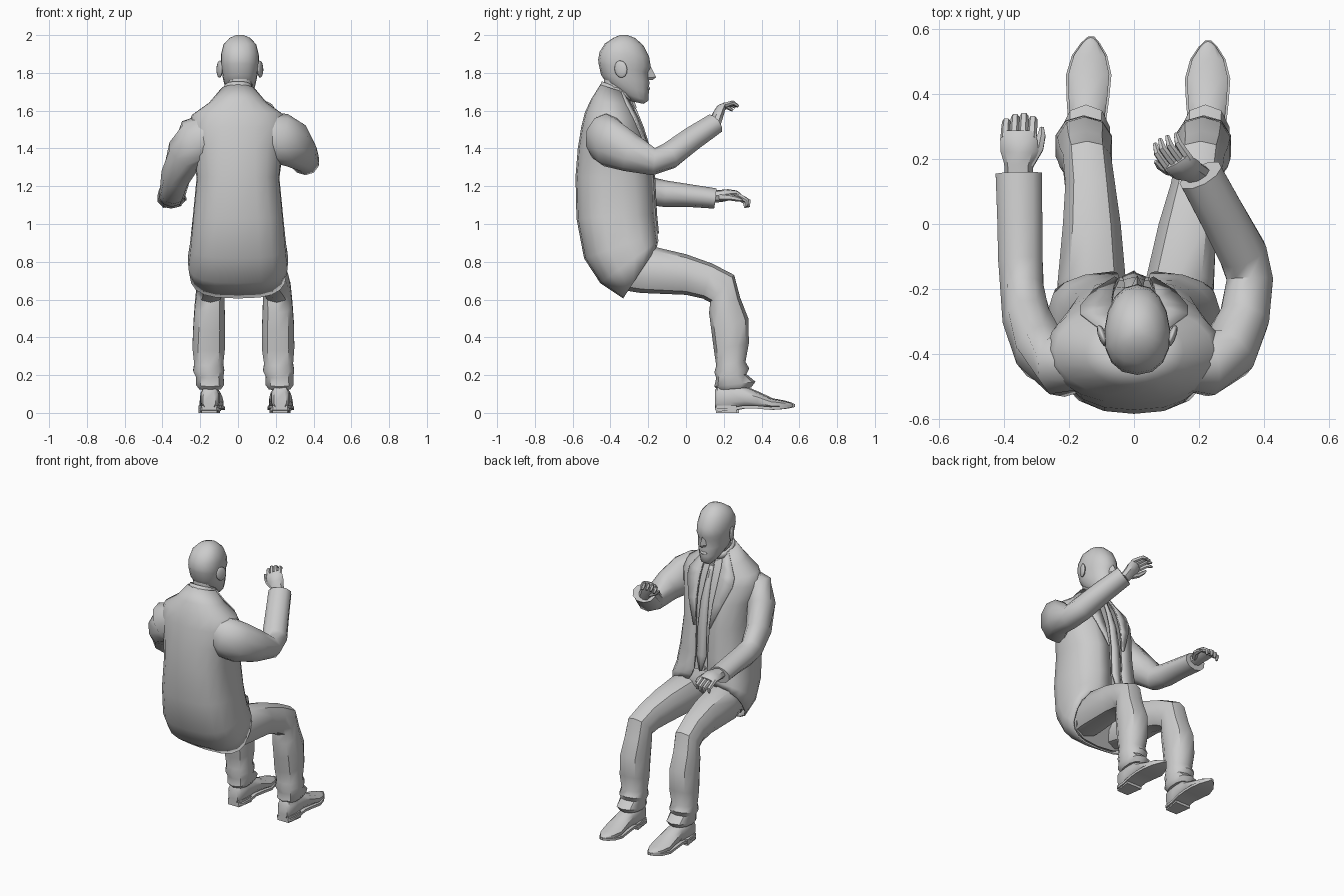
import bpy, bmesh, math
from mathutils import Vector as V


def finish(o, ang=40):
    bpy.ops.object.select_all(action='DESELECT')
    o.select_set(True)
    bpy.context.view_layer.objects.active = o
    bpy.ops.object.shade_smooth_by_angle(angle=math.radians(ang))
    return o


def skin(name, rings, closed=True, caps=True, thick=0, ang=40):
    """Bridge equal-sized rings of points into one surface."""
    bm = bmesh.new()
    vs = [[bm.verts.new(p) for p in r] for r in rings]
    n = len(rings[0])
    for a, b in zip(vs, vs[1:]):
        for i in range(n if closed else n - 1):
            j = (i + 1) % n
            bm.faces.new((a[i], a[j], b[j], b[i]))
    if closed and caps:
        bm.faces.new(vs[0])
        bm.faces.new(vs[-1])
    bmesh.ops.recalc_face_normals(bm, faces=bm.faces)
    me = bpy.data.meshes.new(name)
    bm.to_mesh(me)
    bm.free()
    o = bpy.data.objects.new(name, me)
    bpy.context.collection.objects.link(o)
    if thick:
        m = o.modifiers.new("thickness", 'SOLIDIFY')
        m.thickness, m.offset = thick, 0
    return finish(o, ang)


def spow(v, e):
    return math.copysign(abs(v) ** e, v)


def ring(f, b, hw, cx=0, n=14, p=2.3, gap=0, taper=0, inset=0):
    """Tilted superellipse through front point f and back point b, (y, z) each."""
    g = math.asin(min(1, (gap / hw) ** (p / 2))) if gap else 0
    pts = []
    for i in range(n):
        a = g + (2 * math.pi - 2 * g) * i / (n - 1) if gap else 2 * math.pi * i / n
        t = spow(math.cos(a), 2 / p)
        x = (hw - inset) * spow(math.sin(a), 2 / p) * (1 - taper * t)
        k = 0.5 + 0.5 * t * (1 - inset * 5)
        pts.append((cx + x, b[0] + (f[0] - b[0]) * k, b[1] + (f[1] - b[1]) * k))
    return pts


def tube(name, path, n=10, side=(1, 0, 0), ang=40):
    """Tapered limb along (x, y, z, radius along side, other radius) stations."""
    P = [V(s[:3]) for s in path]
    rings = []
    for i, s in enumerate(path):
        d = (P[min(i + 1, len(P) - 1)] - P[max(i - 1, 0)]).normalized()
        u = (V(side) - d * d.dot(V(side))).normalized()
        w = d.cross(u)
        rings.append([P[i] + u * s[3] * math.cos(k * 2 * math.pi / n)
                      + w * s[4] * math.sin(k * 2 * math.pi / n) for k in range(n)])
    return skin(name, rings, ang=ang)


def ball(name, loc, scale, rot=(0, 0, 0)):
    bpy.ops.mesh.primitive_uv_sphere_add(segments=10, ring_count=7, location=loc, rotation=rot)
    o = bpy.context.object
    o.name, o.scale = name, scale
    return finish(o, 60)


# Jacket: front (y,z), back (y,z), half width, half opening, lapel outer x
J = [((-.32, 1.69), (-.45, 1.735), .085, .045, .075),
     ((-.28, 1.62), (-.50, 1.655), .15, .065, .12),
     ((-.255, 1.56), (-.53, 1.59), .24, .068, .165),
     ((-.235, 1.51), (-.55, 1.51), .265, .068, .165),
     ((-.20, 1.40), (-.568, 1.40), .235, .062, .125),
     ((-.175, 1.24), (-.58, 1.25), .215, .05, .06),
     ((-.165, 1.05), (-.575, 1.03), .235, .045),
     ((-.155, .95), (-.535, .82), .25, .05),
     ((-.15, .91), (-.45, .69), .262, .065),
     ((-.16, .875), (-.33, .61), .25, .09)]
P = [2, 2, 2.1, 2.1, 2.4, 2.6, 2.7, 2.8, 2.9, 2.9]
skin("jacket", [ring(*j[:3], gap=j[3], n=19, p=p) for j, p in zip(J, P)],
     closed=False, thick=.01)
skin("shirt", [ring(*j[:3], n=18, p=p, inset=.016) for j, p in zip(J[:8], P)])


def on_front(i, x, off):
    f, b, hw = J[i][:3]
    t = (1 - (abs(x) / hw) ** P[i]) ** (1 / P[i])
    k = .5 + .5 * t
    return (x, b[0] + (f[0] - b[0]) * k + off, b[1] + (f[1] - b[1]) * k)


# Lapels and tie lie on the chest surface
for s, side in ((1, "right"), (-1, "left")):
    skin("lapel_" + side, [[on_front(i, s * J[i][3], .006), on_front(i, s * J[i][4], .012)]
                           for i in range(6)], closed=False, thick=.008, ang=20)
skin("tie", [[on_front(i, -w, .0), on_front(i, 0, .008), on_front(i, w, .0)]
             for i, w in ((1, .014), (2, .018), (3, .02), (4, .027), (5, .032), (6, .036), (7, .008))],
     closed=False, thick=.008)
tube("tie_knot", [(0, -.295, 1.665, .022, .018), (0, -.27, 1.61, .012, .012)], 6)
skin("shirt_collar", [ring((-.285, 1.655), (-.46, 1.71), .085, gap=.015),
                      ring((-.29, 1.69), (-.445, 1.755), .072, gap=.008)],
     closed=False, thick=.008)

# Head, neck, ears, face
HX = .01
skin("neck", [ring((-.29, 1.60), (-.45, 1.64), .075, HX),
              ring((-.295, 1.69), (-.435, 1.74), .066, HX),
              ring((-.28, 1.74), (-.435, 1.80), .07, HX)])
skin("head", [ring(f, b, w, HX, 16, 2.2, taper=.1) for f, b, w in (
    ((-.225, 1.636), (-.29, 1.65), .03), ((-.2, 1.652), (-.36, 1.70), .056),
    ((-.197, 1.695), (-.42, 1.745), .078), ((-.194, 1.75), (-.45, 1.79), .09),
    ((-.2, 1.80), (-.463, 1.85), .098), ((-.186, 1.83), (-.465, 1.87), .101),
    ((-.195, 1.885), (-.458, 1.91), .1), ((-.225, 1.945), (-.43, 1.955), .087),
    ((-.27, 1.985), (-.385, 1.985), .055), ((-.31, 2.0), (-.35, 2.0), .02))], ang=60)
skin("nose", [[(HX - .008, -.2, 1.83), (HX, -.185, 1.83), (HX + .008, -.2, 1.83)],
              [(HX - .022, -.2, 1.775), (HX, -.158, 1.778), (HX + .022, -.2, 1.775)],
              [(HX - .014, -.2, 1.762), (HX, -.175, 1.763), (HX + .014, -.2, 1.762)]], ang=25)
ball("lips", (HX, -.2, 1.718), (.026, .01, .01))
for s, side in ((1, "right"), (-1, "left")):
    ball("ear_" + side, (HX + s * .107, -.345, 1.82), (.013, .036, .046), (.2, 0, -s * .35))

# Sleeves, first radius vertical
UP = (0, 0, 1)
tube("sleeve_right", [(.14, -.42, 1.475, .115, .09), (.22, -.43, 1.455, .135, .105),
                      (.29, -.395, 1.425, .13, .092), (.34, -.29, 1.375, .102, .08),
                      (.357, -.17, 1.33, .072, .075), (.335, -.09, 1.36, .072, .078),
                      (.27, .03, 1.45, .066, .074), (.205, .15, 1.53, .058, .072)], 10, UP, 50)
tube("sleeve_left", [(-.14, -.42, 1.475, .115, .09), (-.22, -.43, 1.44, .13, .105),
                     (-.28, -.395, 1.37, .112, .09), (-.328, -.3, 1.26, .095, .078),
                     (-.345, -.2, 1.175, .078, .07), (-.35, -.11, 1.16, .07, .072),
                     (-.352, .02, 1.15, .06, .073), (-.355, .155, 1.135, .054, .075)], 10, UP, 50)


def hand(name, wrist, fwd, back, thumb, L=1.0, curl=.5):
    """Palm, four curled fingers and a thumb in a local frame."""
    o, f = V(wrist), V(fwd).normalized()
    b = (V(back) - f * f.dot(V(back))).normalized()
    t = f.cross(b)
    t = t if t.dot(V(thumb)) > 0 else -t

    def at(a, c, d, r1, r2):
        return (*(o + (f * a + t * c + b * d) * L), r1 * L, r2 * L)
    tube(name + "_palm", [at(-.04, 0, 0, .042, .034), at(.02, 0, .003, .046, .033),
                          at(.06, .003, .008, .06, .031), at(.105, 0, .008, .058, .023),
                          at(.122, 0, .002, .052, .014)], 8, t)
    for i in range(4):
        c = .042 - .028 * i
        l = (.06, .07, .066, .052)[i]
        tube(f"{name}_finger_{i + 1}",
             [at(.1, c, .006, .0155, .016), at(.1 + l * .6, c, -.012 * curl * 2, .015, .015),
              at(.1 + l, c, -.05 * curl, .014, .014),
              at(.1 + l * .98, c, -.1 * curl, .008, .008)], 6, t)
    tube(name + "_thumb", [at(.02, .03, -.005, .024, .02), at(.07, .062, -.012, .017, .017),
                           at(.11, .07, -.022, .014, .014), at(.135, .07, -.03, .007, .007)], 6, b)


hand("hand_left", (-.355, .165, 1.145), (0, 1, .02), (-.1, 0, 1), (1, 0, 0), .98, .6)
hand("hand_right", (.185, .16, 1.54), (-.52, .32, .78), (.15, -.75, .6), (-1, 0, 0), .88, .8)

# Trousers
skin("hips", [ring((-.2, .98), (-.5, .92), .2), ring((-.17, .9), (-.49, .75), .225, p=2.6),
              ring((-.16, .85), (-.42, .67), .235, p=2.8), ring((-.17, .82), (-.34, .63), .225, p=2.6)])
tube("belt_buckle", [(0, -.19, .965, .03, .02), (0, -.165, .965, .025, .016)], 8)
LEG = [((-.26, .88), (-.40, .66), .10), ((-.15, .875), (-.24, .635), .11),
       ((0, .84), (-.0, .625), .093), ((.14, .79), (.09, .605), .08),
       ((.255, .73), (.128, .585), .077), ((.287, .61), (.122, .53), .082),
       ((.33, .50), (.135, .43), .088), ((.333, .37), (.148, .33), .09),
       ((.315, .27), (.16, .25), .08), ((.335, .235), (.15, .215), .086),
       ((.32, .205), (.16, .185), .076), ((.368, .165), (.15, .14), .078),
       ((.345, .135), (.17, .12), .06)]
CX = {"left": [-.11, -.13, -.13, -.135, -.145, -.15, -.152, -.155, -.155, -.155, -.15, -.148, -.148],
      "right": [.11, .14, .165, .19, .205, .21, .212, .212, .215, .215, .22, .22, .22]}
SHOE = [(.165, .12, .02, .035), (.18, .145, .012, .048), (.25, .15, .014, .053),
        (.32, .14, .028, .055), (.39, .11, .026, .062), (.46, .077, .02, .066),
        (.52, .066, .024, .05), (.558, .055, .03, .025), (.578, .045, .036, .005)]
for side, cx in CX.items():
    skin("trouser_leg_" + side, [ring(*l, c, 10) for l, c in zip(LEG, cx)])
    x0, dx = (-.152, .02) if side == "left" else (.223, .006)
    dy = 0 if side == "left" else -.012
    skin("shoe_" + side, [ring((y + dy, t), (y + dy, b), w, x0 + dx * i / 8, 10, 2.4)
                          for i, (y, t, b, w) in enumerate(SHOE)])
    # Flat sole slab and heel block under each shoe
    skin("sole_" + side, [[(x0 + dx * i / 8 + s * (w + .004), y + dy, z) for s, z in
                           ((-1, b - .004), (1, b - .004), (1, b + .012), (-1, b + .012))]
                          for i, (y, t, b, w) in enumerate(SHOE)])
    skin("heel_" + side, [[(x0 + s * w, y + dy, z) for s, w, y in
                           ((-1, .04, .17), (1, .04, .17), (1, .056, .28), (-1, .056, .28))]
                          for z in (0, .04)])
